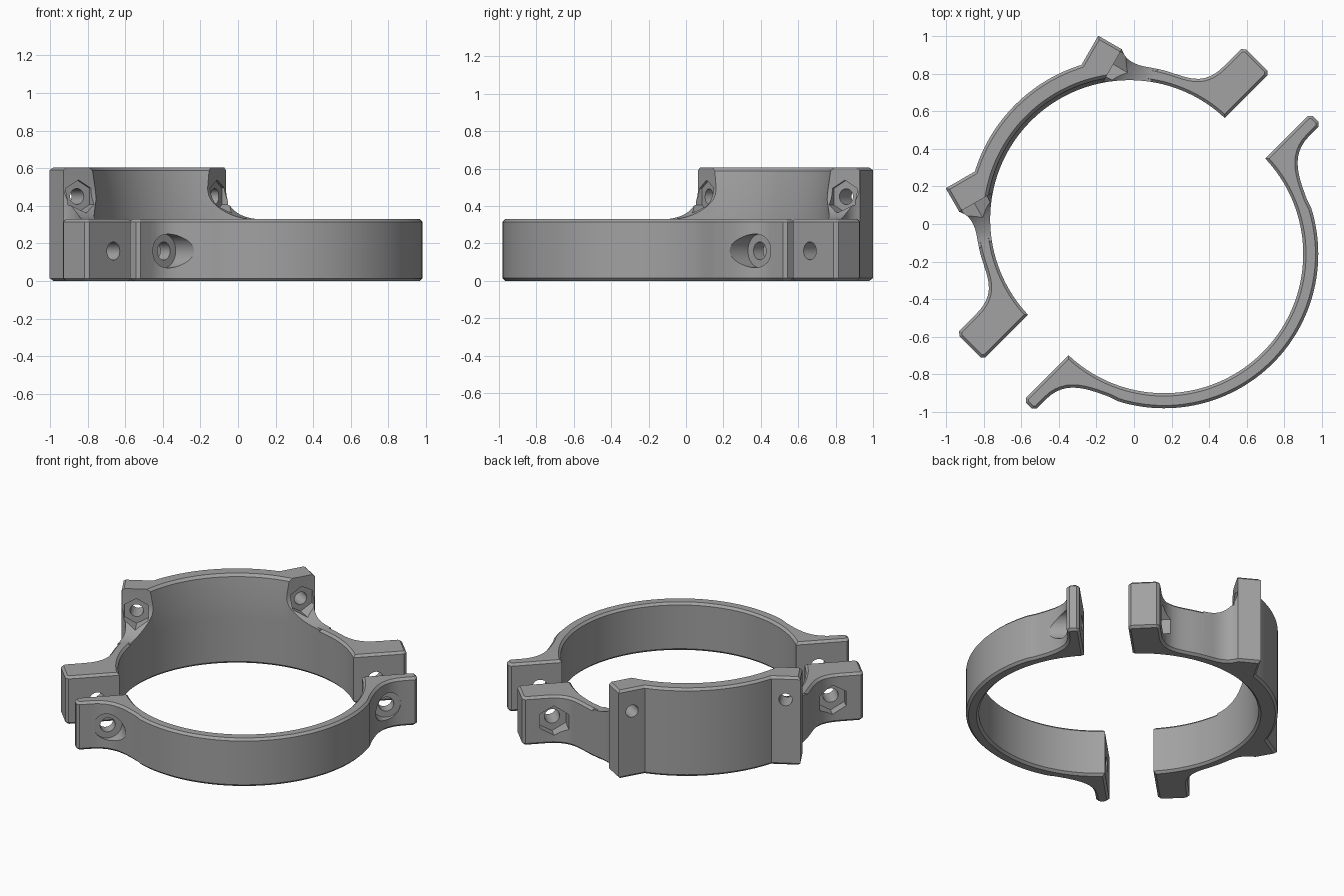
import bpy, bmesh, math
from mathutils import Vector, Matrix
from mathutils.geometry import interpolate_bezier

if "Cube" in bpy.data.objects:
    bpy.data.objects.remove(bpy.data.objects["Cube"])

R_IN, R_OUT, R_BACK = 0.74, 0.82, 0.86   # ring bore, ring outside, tall wall outside
CA, CB = -0.035, 0.226                   # centres of the two halves along the split axis
LOW, HIGH = 0.33, 0.605
A15 = math.radians(15)
N = Vector((math.cos(A15), math.sin(A15), 0))    # ear face direction
E = Vector((-math.sin(A15), math.cos(A15), 0))   # ear outward direction

grey = bpy.data.materials.new("grey")
grey.diffuse_color = (0.36, 0.36, 0.36, 1)
grey.use_nodes = True
grey.node_tree.nodes["Principled BSDF"].inputs["Base Color"].default_value = grey.diffuse_color


def to_object(bm, name):
    bmesh.ops.recalc_face_normals(bm, faces=bm.faces)
    me = bpy.data.meshes.new(name)
    bm.to_mesh(me)
    bm.free()
    ob = bpy.data.objects.new(name, me)
    bpy.context.collection.objects.link(ob)
    me.materials.append(grey)
    return ob


def prism(name, outline, z0, z1, chamfer=0.0):
    """Extrude a closed outline upward and chamfer its rims."""
    bm = bmesh.new()
    base = bm.faces.new([bm.verts.new((x, y, z0)) for x, y in outline])
    new = bmesh.ops.extrude_face_region(bm, geom=[base])["geom"]
    bmesh.ops.translate(bm, verts=[g for g in new if isinstance(g, bmesh.types.BMVert)],
                        vec=(0, 0, z1 - z0))
    bmesh.ops.recalc_face_normals(bm, faces=bm.faces)
    if chamfer:
        rims = [e for e in bm.edges if abs(e.verts[0].co.z - e.verts[1].co.z) < 1e-5]
        bmesh.ops.bevel(bm, geom=rims, offset=chamfer, segments=1, profile=0.5,
                        affect='EDGES', clamp_overlap=False)
    return to_object(bm, name)


def rod(p, axis, length, radius, sides):
    """Round or hexagonal cutter starting at p and running along axis."""
    bm = bmesh.new()
    axis = Vector(axis).normalized()
    rot = axis.to_track_quat('Z', 'Y').to_matrix().to_4x4()
    bmesh.ops.create_cone(bm, cap_ends=True, segments=sides, radius1=radius, radius2=radius,
                          depth=length,
                          matrix=Matrix.Translation(Vector(p) + axis * length / 2) @ rot)
    return to_object(bm, "cutter")


def combine(ob, other, op):
    mod = ob.modifiers.new("bool", 'BOOLEAN')
    mod.operation, mod.object, mod.solver = op, other, 'EXACT'
    bpy.context.view_layer.objects.active = ob
    bpy.ops.object.modifier_apply(modifier=mod.name)
    bpy.data.objects.remove(other)


def arc(c, r, a0, a1, n):
    return [(c + r * math.cos(a0 + (a1 - a0) * i / n), r * math.sin(a0 + (a1 - a0) * i / n))
            for i in range(n + 1)]


def bezier(*pts):
    return [(p.x, p.y) for p in interpolate_bezier(*[Vector((*q, 0)) for q in pts], 12)]


def close_outline(half, c, face, inner_a, n):
    """Mirror a half outline and close it with the bore."""
    other = [(x, -y) for x, y in reversed(half)]
    bore = arc(c, R_IN, -inner_a, inner_a, n) if face > c else \
        arc(c, R_IN, 2 * math.pi - inner_a, inner_a, n)
    return half + other + bore


# ---- front half: plain ring with two clamp tabs
half = [(0.247, 1.06), (0.265, 1.078), (0.31, 1.078), (0.328, 1.06)]
half += bezier((0.328, 0.99), (0.328, 0.85), (0.431, 0.80), (0.559, 0.742))
a = math.atan2(0.742, 0.333)
half += arc(CB, R_OUT, a - 0.06, 0.03, 28)
front = prism("front_clamp_half",
              close_outline(half, CB, 0.247, math.acos(0.021 / R_IN), 72), 0, LOW, 0.015)

# ---- back half: ring with tabs plus two angled ears
half = [(-0.057, 1.06), (-0.075, 1.078), (-0.235, 1.078), (-0.255, 1.06)]
half += bezier((-0.255, 0.93), (-0.255, 0.75), (-0.385, 0.748), (-0.5, 0.668))
half += bezier((-0.53, 0.648), (-0.6, 0.595), (-0.65, 0.585), (-0.703, 0.611))
half += [tuple((N * -0.665 + E * 0.772).xy)]
# foot of the ear on the tall outer wall
t = 0.4
for _ in range(30):
    p = N * -0.665 + E * t
    t -= (math.hypot(p.x - CA, p.y) - R_BACK) * 0.8
p = N * -0.665 + E * t
half.append((p.x, p.y))
a = math.atan2(p.y, p.x - CA)
half += arc(CA, R_BACK, a + 0.03, math.pi - 0.015, 14)
outline = close_outline(half, CA, -0.057, math.acos(-0.022 / R_IN), 72)
back = prism("back_clamp_half", outline, 0, LOW, 0.015)
tall = prism("tall_wall", outline, 0.25, HIGH, 0.015)

# sweep the tall wall down to the ring on both sides of the ears
for side in (1, -1):
    prof = [(0, 0.8), (0, 0.5)]
    prof += [(0.22 - 0.22 * math.cos(k * math.pi / 24), 0.5 - 0.172 * math.sin(k * math.pi / 24))
             for k in range(1, 13)]
    prof += [(0.222, 0.2), (2.2, 0.2), (2.2, 0.8)]
    bm = bmesh.new()
    loops = []
    for e in (-2, 2):
        loop = []
        for s, z in prof:
            q = N * (s - 0.52) + E * e
            loop.append(bm.verts.new((q.x, q.y * side, z)))
        bm.faces.new(loop)
        loops.append(loop)
    for i in range(len(prof)):
        j = (i + 1) % len(prof)
        bm.faces.new((loops[0][i], loops[0][j], loops[1][j], loops[1][i]))
    combine(tall, to_object(bm, "cutter"), 'DIFFERENCE')

# flared seat inside the tall wall
bm = bmesh.new()
rings = []
for r, z in ((0.73, 0.355), (0.76, 0.588), (0.785, 0.613), (0.785, 0.7)):
    rings.append([bm.verts.new((CA + r * math.cos(k * math.pi / 64),
                                r * math.sin(k * math.pi / 64), z)) for k in range(128)])
bm.faces.new(rings[0])
bm.faces.new(rings[-1])
for lo, hi in zip(rings, rings[1:]):
    for k in range(128):
        m = (k + 1) % 128
        bm.faces.new((lo[k], lo[m], hi[m], hi[k]))
combine(tall, to_object(bm, "cutter"), 'DIFFERENCE')
combine(back, tall, 'UNION')

# ---- bolt holes, round seats and nut pockets
for side in (1, -1):
    v, z = 0.88 * side, 0.16
    combine(front, rod((0.1, v, z), (1, 0, 0), 0.5, 0.048, 32), 'DIFFERENCE')
    combine(front, rod((0.322, v, z), (1, 0, 0), 0.3, 0.09, 32), 'DIFFERENCE')
    combine(back, rod((-0.5, v, z), (1, 0, 0), 0.6, 0.048, 32), 'DIFFERENCE')
    combine(back, rod((-0.19, v, z), (-1, 0, 0), 0.3, 0.1, 6), 'DIFFERENCE')
    n = Vector((N.x, N.y * side, 0))
    h = N * -0.52 + E * 0.68
    h = Vector((h.x, h.y * side, 0.45))
    combine(back, rod(h - n * 0.3, n, 0.5, 0.042, 32), 'DIFFERENCE')
    combine(back, rod(h - n * 0.015, n, 0.3, 0.088, 6), 'DIFFERENCE')

# ---- turn both halves into place and shade
for ob in (front, back):
    ob.data.transform(Matrix.Rotation(-math.pi / 4, 4, 'Z'))
    bpy.ops.object.select_all(action='DESELECT')
    ob.select_set(True)
    bpy.context.view_layer.objects.active = ob
    bpy.ops.object.shade_smooth_by_angle(angle=math.radians(25))
